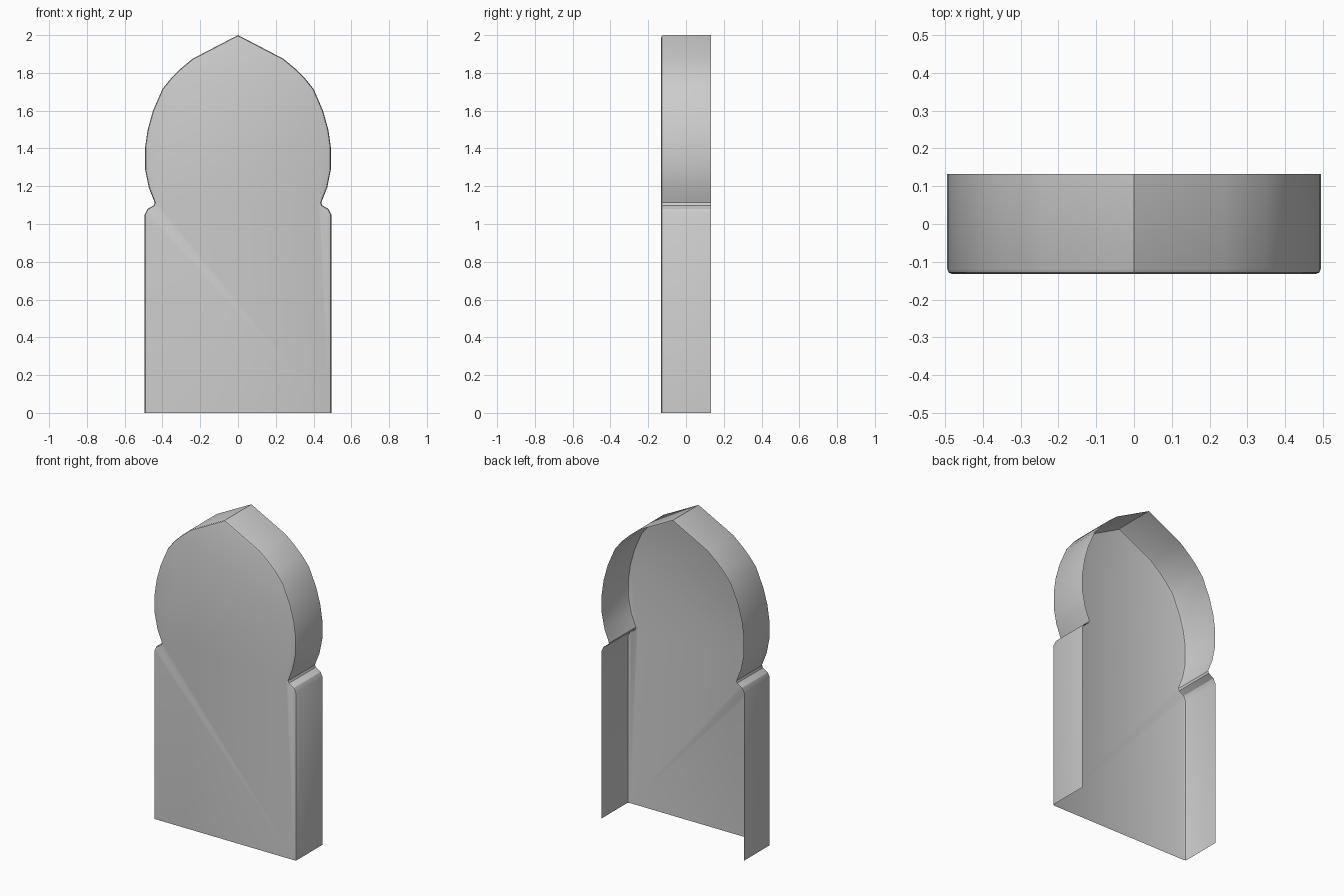
import bpy
import bmesh

if "Cube" in bpy.data.objects:
    bpy.data.objects.remove(bpy.data.objects["Cube"])

# Right half of the keyhole arch outline (x, z), apex to base
half = [(0.24, 1.875), (0.30, 1.825), (0.35, 1.777), (0.40, 1.715), (0.45, 1.60),
        (0.478, 1.50), (0.492, 1.405), (0.492, 1.29), (0.473, 1.195),
        (0.441, 1.113), (0.446, 1.099), (0.480, 1.079), (0.494, 1.05), (0.494, 0.0)]
outline = [(-x, z) for x, z in reversed(half)] + [(0, 2.0)] + half
DEPTH = 0.132

# Front panel plus side walls; back and bottom stay open
bm = bmesh.new()
front = [bm.verts.new((x, -DEPTH, z)) for x, z in outline]
back = [bm.verts.new((x, DEPTH, z)) for x, z in outline]
bm.faces.new(front)
for i in range(len(outline) - 1):
    bm.faces.new((front[i], back[i], back[i + 1], front[i + 1]))
bmesh.ops.recalc_face_normals(bm, faces=bm.faces)
bm.normal_update()
panel = max(bm.faces, key=lambda f: len(f.verts))
if panel.normal.y > 0:
    bmesh.ops.reverse_faces(bm, faces=bm.faces)

# Small rounded edge around the front
rim = [bm.edges.get((front[i], front[i + 1])) for i in range(len(front) - 1)]
bmesh.ops.bevel(bm, geom=rim, offset=0.013, offset_type='OFFSET', segments=2,
                profile=0.5, affect='EDGES', clamp_overlap=False)

mesh = bpy.data.meshes.new("arch_panel")
bm.to_mesh(mesh)
bm.free()
arch = bpy.data.objects.new("arch_panel", mesh)
bpy.context.collection.objects.link(arch)

# Smooth curve, crisp notch and apex
bpy.context.view_layer.objects.active = arch
arch.select_set(True)
bpy.ops.object.shade_smooth_by_angle(angle=0.52)
